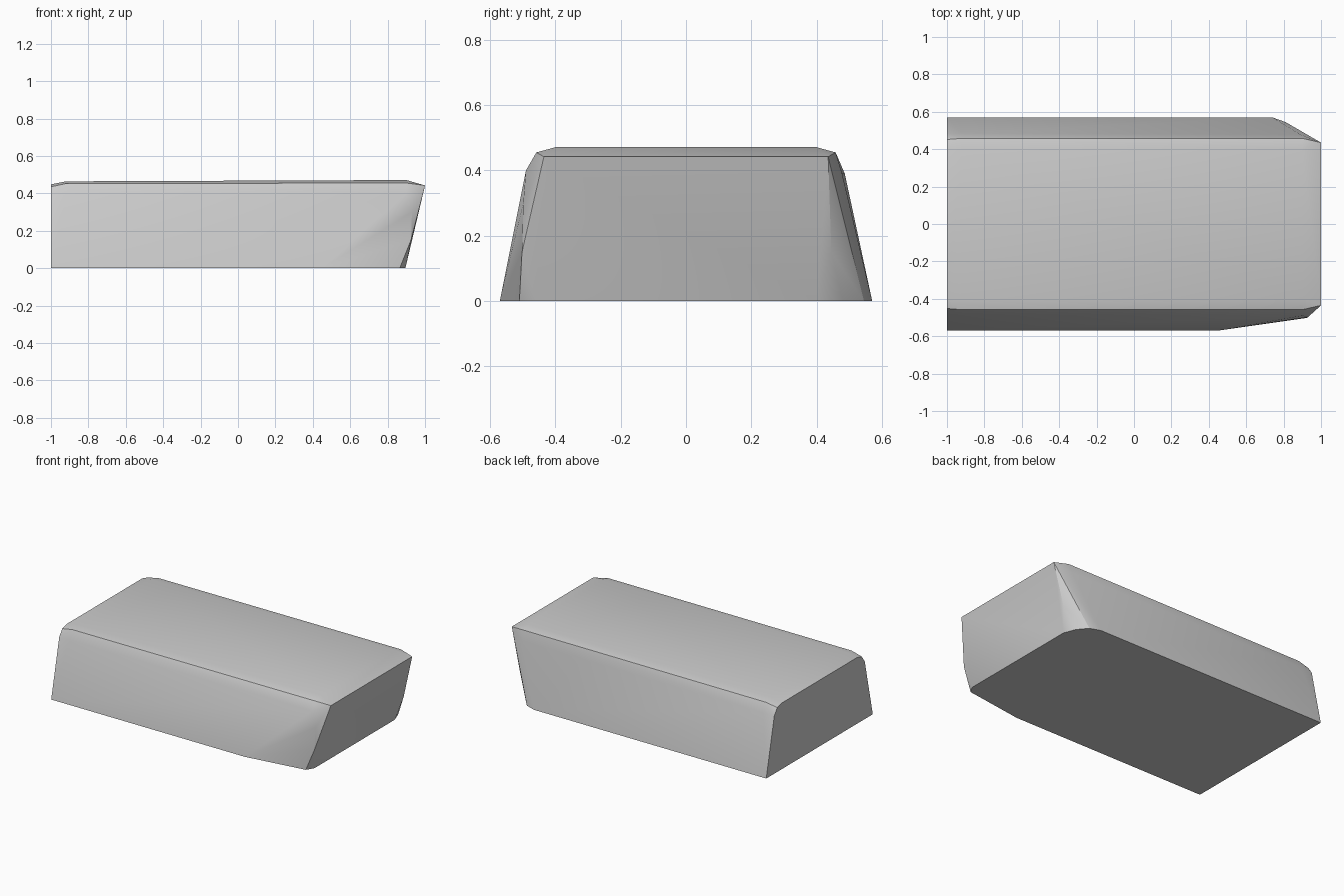
import bpy, bmesh
from math import radians

if "Cube" in bpy.data.objects:
    bpy.data.objects.remove(bpy.data.objects["Cube"])

bm = bmesh.new()

def section(x, half):
    """Symmetric cross-section at x from (half width, height) pairs."""
    for y, z in half:
        for side in (-1, 1):
            bm.verts.new((x, side * y, z))

# Flat left end, with a slightly lowered rim
section(-1.0, [(0.57, 0), (0.484, 0.39), (0.452, 0.435), (0.40, 0.448)])
section(-0.92, [(0.486, 0.39), (0.458, 0.452), (0.40, 0.464)])

# Crown falling away to the overhanging right end
section(0.90, [(0.458, 0.455), (0.40, 0.471)])
section(1.0, [(0.435, 0.442)])

# Long shallow taper on the front right corner
for p in [(0.45, -0.57, 0), (0.865, -0.51, 0), (0.895, -0.46, 0),
          (0.925, -0.502, 0.15), (0.93, -0.498, 0.30), (0.90, -0.49, 0.40)]:
    bm.verts.new(p)

# Rounded back right corner
for p in [(0.74, 0.57, 0), (0.81, 0.545, 0), (0.865, 0.48, 0), (0.895, 0.40, 0),
          (0.93, 0.445, 0.15), (0.89, 0.478, 0.39)]:
    bm.verts.new(p)

# Skin the sections into one closed body
hull = bmesh.ops.convex_hull(bm, input=bm.verts[:])
loose = [v for v in bm.verts if not v.link_faces]
bmesh.ops.delete(bm, geom=loose, context='VERTS')
bmesh.ops.dissolve_limit(bm, angle_limit=radians(1), verts=bm.verts[:], edges=bm.edges[:])
bmesh.ops.recalc_face_normals(bm, faces=bm.faces[:])

mesh = bpy.data.meshes.new("tapered_block")
bm.to_mesh(mesh)
bm.free()
block = bpy.data.objects.new("tapered_block", mesh)
bpy.context.collection.objects.link(block)
bpy.context.view_layer.objects.active = block
block.select_set(True)
bpy.ops.object.shade_smooth_by_angle(angle=radians(30))
